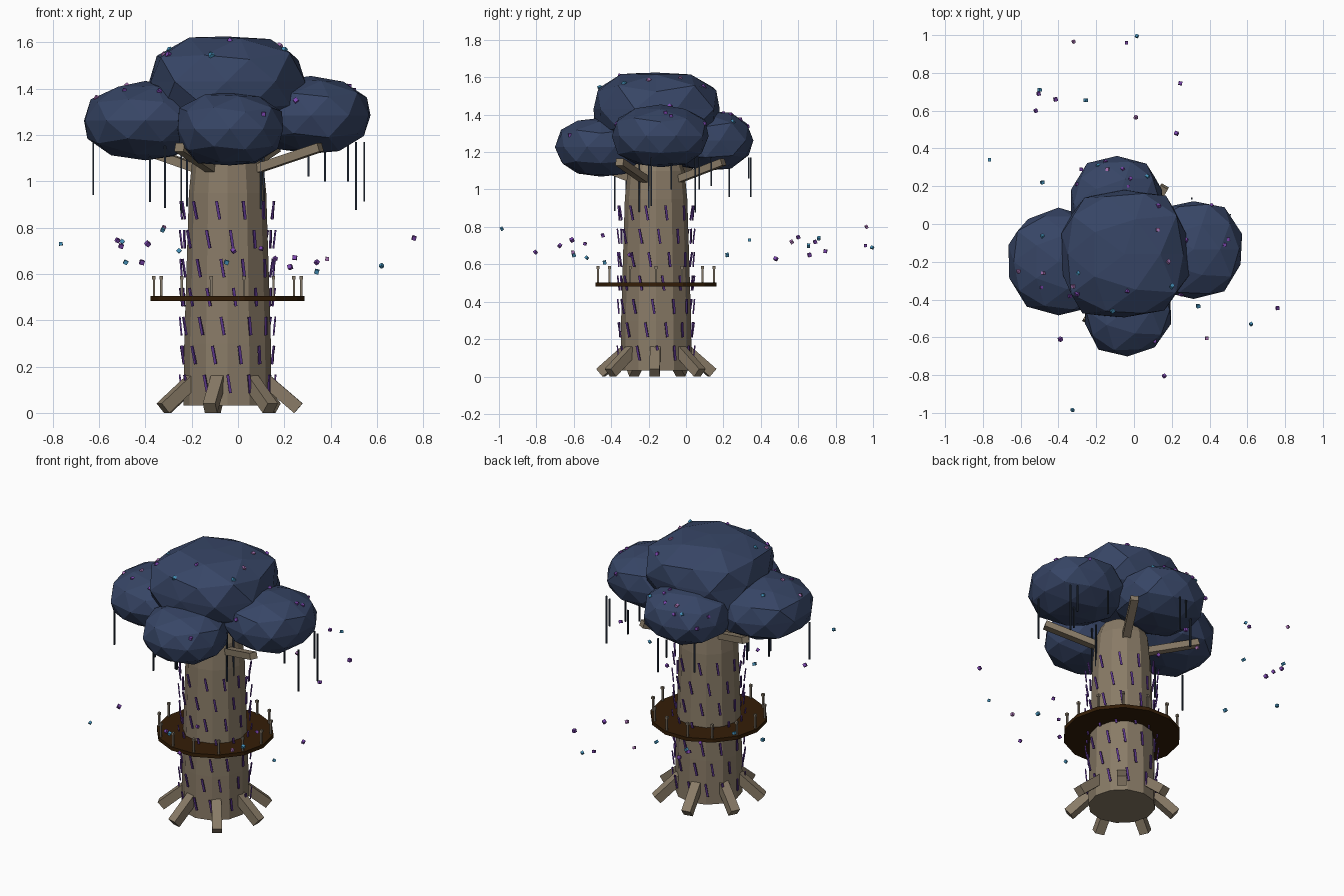
import bpy, bmesh, math, random
from mathutils import Vector, Matrix
from mathutils.bvhtree import BVHTree

random.seed(7)
cube = bpy.data.objects.get("Cube")
if cube:
    bpy.data.objects.remove(cube)

CX, CY = -0.045, -0.16          # trunk axis


def material(name, rgb):
    m = bpy.data.materials.new(name)
    m.use_nodes = True
    col = (*rgb, 1)
    m.diffuse_color = col
    m.node_tree.nodes["Principled BSDF"].inputs["Base Color"].default_value = col
    return m


BARK = material("bark", (0.25, 0.198, 0.135))
LEAF = material("leaf_blue", (0.038, 0.06, 0.132))
VINE = material("vine_dark", (0.018, 0.027, 0.045))
DECK = material("deck_brown", (0.034, 0.0125, 0.002))
POST = material("post_tan", (0.23, 0.19, 0.14))
RUNE = material("mark_purple", (0.115, 0.04, 0.28))
GLOW = {"purple": material("spark_purple", (0.2, 0.06, 0.42)),
        "blue": material("spark_blue", (0.06, 0.29, 0.5)),
        "lilac": material("spark_lilac", (0.42, 0.18, 0.48))}


def finish(bm, name, mat):
    me = bpy.data.meshes.new(name)
    bmesh.ops.recalc_face_normals(bm, faces=bm.faces[:])
    bm.to_mesh(me)
    bm.free()
    me.materials.append(mat)
    ob = bpy.data.objects.new(name, me)
    bpy.context.collection.objects.link(ob)


def box(bm, mat, size):
    bmesh.ops.create_cube(bm, size=1, matrix=mat @ Matrix.Diagonal((*size, 1)))


def beam(bm, a, b, w, h):
    """Box running from a to b, kept upright."""
    x = (b - a).normalized()
    y = Vector((0, 0, 1)).cross(x).normalized()
    rot = Matrix((x, y, x.cross(y))).transposed().to_4x4()
    box(bm, Matrix.Translation((a + b) / 2) @ rot, ((b - a).length, w, h))


def polar(r, deg, z):
    t = math.radians(deg)
    return Vector((CX + r * math.cos(t), CY + r * math.sin(t), z))


def lathe(bm, profile, sides, closed=False):
    """Spin a (radius, height) profile round the trunk axis."""
    rings = [[bm.verts.new(polar(r, 360 * i / sides, z)) for i in range(sides)]
             for r, z in profile]
    pairs = list(zip(rings, rings[1:])) + ([(rings[-1], rings[0])] if closed else [])
    for lo, hi in pairs:
        for i in range(sides):
            j = (i + 1) % sides
            bm.faces.new((lo[i], lo[j], hi[j], hi[i]))
    if not closed:
        bm.faces.new(rings[0][::-1])
        bm.faces.new(rings[-1])


# Trunk
bm = bmesh.new()
lathe(bm, [(0.19, 0.031), (0.187, 0.3), (0.178, 0.6), (0.167, 0.95),
           (0.152, 1.1), (0.12, 1.18)], 12)
finish(bm, "trunk", BARK)

# Roots
bm = bmesh.new()
for i in range(7):
    a = i * 360 / 7 - 1.5
    beam(bm, polar(0.165, a, 0.141), polar(0.306, a, 0.02), 0.055, 0.055)
finish(bm, "roots", BARK)

# Branches
bm = bmesh.new()
for a, reach in ((60, 0.415), (153, 0.44), (240, 0.415), (334, 0.446)):
    beam(bm, polar(0.08, a, 1.035), polar(reach, a, 1.147), 0.045, 0.038)
finish(bm, "branches", BARK)

# Canopy clumps: centre, radii, boxiness
CLUMPS = {
    "canopy_top": ((-0.05, -0.16, 1.43), (0.34, 0.348, 0.204), 2.9),
    "canopy_right": ((-0.40, -0.20, 1.262), (0.272, 0.28, 0.17), 2.35),
    "canopy_left": ((0.315, -0.135, 1.285), (0.272, 0.268, 0.173), 2.2),
    "canopy_front": ((-0.035, -0.455, 1.226), (0.243, 0.243, 0.163), 2.35),
    "canopy_back": ((-0.09, 0.105, 1.262), (0.253, 0.253, 0.165), 2.35),
}
trees = []
for name, (c, r, p) in CLUMPS.items():
    bm = bmesh.new()
    bmesh.ops.create_icosphere(bm, subdivisions=2, radius=1)
    for v in bm.verts:
        n = sum(abs(k) ** p for k in v.co) ** (1 / p)
        n /= 1 + random.uniform(-0.05, 0.025)
        v.co = Vector([c[k] + r[k] * v.co[k] / n for k in range(3)])
    trees.append(BVHTree.FromBMesh(bm))
    finish(bm, name, LEAF)

# Hanging vines: x, y, lower end
VINES = [(-.625, -.32, .94), (-.38, -.27, .91), (-.315, -.38, .885),
         (-.245, -.25, .86), (-.22, -.3, .89), (-.22, .23, .96),
         (.1, -.25, .88), (.11, -.2, .9), (.305, .135, 1.02),
         (.375, -.08, 1), (.475, .07, 1), (.51, .05, .877),
         (.545, -.185, .912), (-.1, .335, 1.06), (-.05, .345, .96)]
bm = bmesh.new()
for x, y, z in VINES:
    top = 1.17
    box(bm, Matrix.Translation((x, y, (z + top) / 2)), (0.008, 0.008, top - z))
finish(bm, "vines", VINE)

# Walkway ring and its posts
bm = bmesh.new()
lathe(bm, [(0.17, 0.482), (0.332, 0.482), (0.332, 0.504), (0.17, 0.504)], 14, True)
finish(bm, "walkway", DECK)
bm = bmesh.new()
for i in range(14):
    a = i * 360 / 14
    box(bm, Matrix.Translation(polar(0.318, a, 0.54)), (0.01, 0.01, 0.08))
    box(bm, Matrix.Translation(polar(0.318, a, 0.583)), (0.015, 0.015, 0.015))
finish(bm, "walkway_posts", POST)

# Slanted marks winding up the trunk
bm = bmesh.new()
for row in range(7):
    z = 0.125 + 0.125 * row
    for i in range(12):
        a = 30 * i + 13 * row + random.uniform(-3, 3)
        m = (Matrix.Translation(polar(0.203, a, z))
             @ Matrix.Rotation(math.radians(a), 4, 'Z')
             @ Matrix.Rotation(math.radians(9), 4, 'X')
             @ Matrix.Rotation(math.radians(6), 4, 'Y'))
        box(bm, m, (0.007, 0.012, 0.08))
finish(bm, "trunk_marks", RUNE)

# Sparks drifting in the air
DRIFT = {
    "purple": [(-.04, .96, .7), (.245, .745, .67), (-.505, .69, .72),
               (-.415, .66, .65), (-.52, .6, .745), (.225, .48, .63),
               (.76, -.445, .755), (.16, -.805, .665), (-.02, -.675, .7),
               (.34, -.3, .65), (.1, -.54, .71), (-.39, -.61, .73)],
    "blue": [(.015, .995, .69), (-.5, .71, .74), (-.255, .655, .7),
             (-.765, .34, .73), (-.485, .22, .65), (.62, -.53, .635),
             (.34, -.435, .61), (-.325, -.985, .79), (-.05, -.6, .65)],
    "lilac": [(-.32, .965, .8), (.01, .565, .72), (.385, -.605, .665)],
}
# Sparks resting on the canopy: x, y
RESTING = {
    "purple": [(-.49, -.335), (-.035, -.355), (.275, -.085), (.13, .095),
               (.41, .1), (.5, -.08), (.48, -.11), (.25, -.37), (.11, -.62),
               (-.3, -.37), (-.34, -.38), (-.15, .33), (-.28, .29),
               (-.06, .29), (-.02, .24), (-.03, .2), (-.3, .21)],
    "blue": [(-.485, -.065), (-.295, -.26), (-.115, -.46), (.2, -.33),
             (-.19, .31), (.07, .25)],
    "lilac": [(-.61, -.25), (.125, -.03), (-.48, -.26), (-.14, .29),
              (.18, -.2), (-.32, -.33)],
}


def canopy_height(x, y):
    hits = [t.ray_cast(Vector((x, y, 2)), Vector((0, 0, -1)))[0] for t in trees]
    return max([h.z for h in hits if h], default=1.27)


for kind, mat in GLOW.items():
    spots = DRIFT[kind] + [(x, y, canopy_height(x, y)) for x, y in RESTING[kind]]
    bm = bmesh.new()
    for p in spots:
        turn = Matrix.Rotation(random.uniform(0, 3), 4, (1, 1, random.random()))
        s = random.uniform(0.015, 0.019)
        box(bm, Matrix.Translation(p) @ turn, (s, s, s))
    finish(bm, kind + "_sparks", mat)
